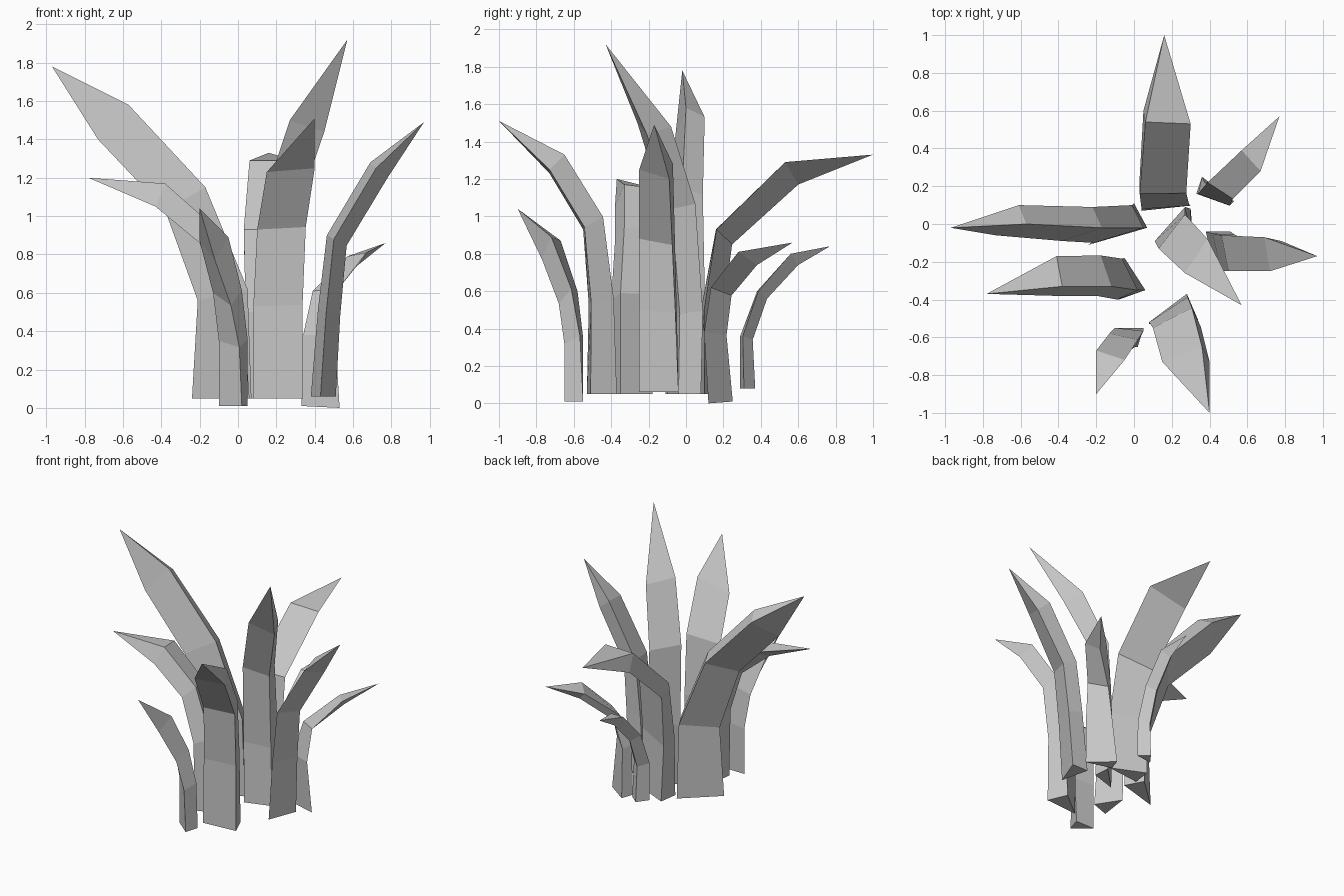
import bpy
import bmesh
from mathutils import Vector

# Remove the default cube only
default_cube = bpy.data.objects.get("Cube")
if default_cube:
    bpy.data.objects.remove(default_cube, do_unlink=True)

# Single flat grey for every leaf
leaf_grey = bpy.data.materials.new("leaf_grey")
leaf_grey.use_nodes = True
colour = (0.58, 0.58, 0.58, 1)
leaf_grey.diffuse_color = colour
for node in leaf_grey.node_tree.nodes:
    if node.type == "BSDF_PRINCIPLED":
        node.inputs["Base Color"].default_value = colour


def leaf(name, path, tip, second_edge, third_edge):
    """Sweep a three-sided section along one edge path and close it in a point.

    second_edge and third_edge each hold the offset from the path
    at the foot and at the last ring; rings between are blended.
    """
    mesh_builder = bmesh.new()
    rings = []
    for index, point in enumerate(path):
        blend = index / (len(path) - 1)
        corner = Vector(point)
        corners = [corner]
        for foot, top in (second_edge, third_edge):
            corners.append(corner + Vector(foot).lerp(Vector(top), blend))
        rings.append([mesh_builder.verts.new(c) for c in corners])

    # Foot cap, side walls, then the pointed end
    mesh_builder.faces.new(rings[0])
    for lower, upper in zip(rings, rings[1:]):
        for side in range(3):
            following = (side + 1) % 3
            mesh_builder.faces.new((lower[side], lower[following],
                                    upper[following], upper[side]))
    point_vert = mesh_builder.verts.new(tip)
    for side in range(3):
        mesh_builder.faces.new((rings[-1][side], rings[-1][(side + 1) % 3], point_vert))

    bmesh.ops.recalc_face_normals(mesh_builder, faces=mesh_builder.faces[:])
    mesh = bpy.data.meshes.new(name)
    mesh_builder.to_mesh(mesh)
    mesh_builder.free()
    mesh.materials.append(leaf_grey)
    leaf_object = bpy.data.objects.new(name, mesh)
    bpy.context.collection.objects.link(leaf_object)
    return leaf_object


# Broad leaf arching to the back
leaf("back_leaf",
     path=[(.04, .07, .05), (.04, .08, .5), (.03, .16, .93), (.06, .54, 1.29)],
     tip=(.16, 1, 1.33),
     second_edge=[(.26, .03, 0), (.24, -.01, 0)],
     third_edge=[(.02, .14, 0), (-.01, .06, -.12)])

# Tallest leaf in the middle
leaf("tall_centre_leaf",
     path=[(.12, -.1, .05), (.11, -.09, .5), (.13, -.13, 1.08), (.27, -.26, 1.5)],
     tip=(.57, -.43, 1.92),
     second_edge=[(.18, .18, 0), (.12, .18, -.02)],
     third_edge=[(.19, .06, 0), (.18, .05, -.06)])

# Broad leaf arching to the front
leaf("front_leaf",
     path=[(.08, -.53, .05), (.08, -.52, .53), (.1, -.55, .93), (.15, -.73, 1.23)],
     tip=(.4, -1, 1.51),
     second_edge=[(.26, .02, 0), (.25, 0, .02)],
     third_edge=[(.2, .16, 0), (.21, .08, .1)])

# Long leaf leaning to the right side, wide at the foot
leaf("long_right_leaf",
     path=[(.07, -.02, .05), (.05, -.02, .62), (-.17, -.02, 1.15), (-.57, 0, 1.58)],
     tip=(-.97, -.02, 1.78),
     second_edge=[(-.07, .13, 0), (-.04, .1, -.05)],
     third_edge=[(-.31, -.09, 0), (-.16, -.06, -.18)])

# Leaf arching to the left side
leaf("left_leaf",
     path=[(.43, -.25, .06), (.46, -.25, .5), (.5, -.25, .88), (.72, -.25, 1.25)],
     tip=(.97, -.17, 1.49),
     second_edge=[(-.05, .21, 0), (-.03, .18, .03)],
     third_edge=[(.08, .21, 0), (.06, .16, -.05)])

# Shorter leaf on the right side
leaf("short_right_leaf",
     path=[(-.08, -.4, .05), (-.09, -.4, .55), (-.2, -.38, .86), (-.43, -.38, 1.05)],
     tip=(-.78, -.37, 1.2),
     second_edge=[(.03, .22, 0), (.02, .21, .1)],
     third_edge=[(.14, .05, 0), (.05, .05, .12)])

# Small leaf at the front right
leaf("small_front_leaf",
     path=[(-.1, -.55, .01), (-.1, -.55, .35), (-.13, -.58, .6), (-.2, -.67, .87)],
     tip=(-.2, -.9, 1.04),
     second_edge=[(.15, 0, 0), (.15, -.05, .02)],
     third_edge=[(.12, -.1, 0), (.08, -.1, -.1)])

# Small leaf at the back left
leaf("small_back_left_leaf",
     path=[(.33, .16, .01), (.34, .16, .38), (.39, .22, .61), (.57, .39, .79)],
     tip=(.77, .57, .86),
     second_edge=[(.2, -.04, -.01), (.1, -.11, .02)],
     third_edge=[(.03, .09, 0), (.05, -.01, -.05)])

# Smallest leaf, tucked under the back leaf
leaf("small_back_leaf",
     path=[(.1, .29, .08), (.1, .29, .36), (.11, .38, .6), (.13, .56, .8)],
     tip=(.18, .77, .84),
     second_edge=[(.13, .02, 0), (.1, 0, 0)],
     third_edge=[(.06, .08, 0), (.05, .04, -.06)])
